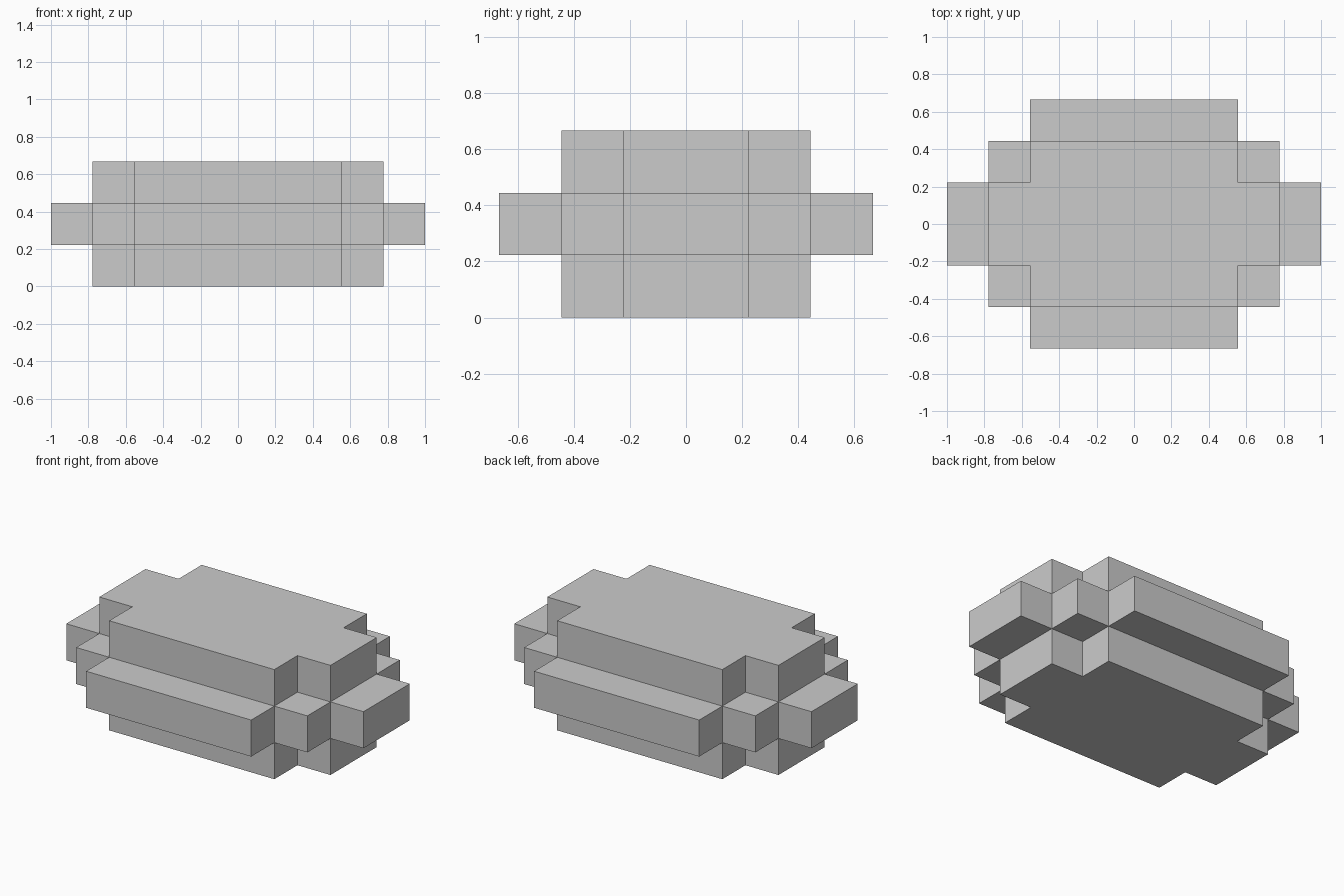
import bpy
import bmesh
import math
from mathutils import Vector

if "Cube" in bpy.data.objects:
    bpy.data.objects.remove(bpy.data.objects["Cube"])

U = 1 / 9  # half a block step

# Grid planes; each cell is filled when its stair steps from the core total two or fewer
PLANES = [[U * v for v in (-9, -7, -5, 5, 7, 9)],
          [U * v for v in (-6, -4, -2, 2, 4, 6)],
          [U * v for v in (0, 2, 4, 6)]]
STEPS = [(2, 1, 0, 1, 2), (2, 1, 0, 1, 2), (1, 0, 1)]


def filled(cell):
    if any(not 0 <= c < len(s) for c, s in zip(cell, STEPS)):
        return False
    return sum(s[c] for c, s in zip(cell, STEPS)) <= 2


def add_face(bm, cell, axis, side):
    """Add the face of a cell on one side of an axis, wound outward."""
    a, b = (axis + 1) % 3, (axis + 2) % 3
    corners = [(0, 0), (1, 0), (1, 1), (0, 1)]
    if side == 0:
        corners.reverse()
    verts = []
    for da, db in corners:
        p = Vector()
        p[axis] = PLANES[axis][cell[axis] + side]
        p[a] = PLANES[a][cell[a] + da]
        p[b] = PLANES[b][cell[b] + db]
        verts.append(bm.verts.new(p))
    bm.faces.new(verts)


# Outer skin of the stepped block
bm = bmesh.new()
for i in range(5):
    for j in range(5):
        for k in range(3):
            cell = (i, j, k)
            if not filled(cell):
                continue
            for axis in range(3):
                for side in (0, 1):
                    near = list(cell)
                    near[axis] += 2 * side - 1
                    if not filled(near):
                        add_face(bm, cell, axis, side)

# Weld the skin and merge flat neighbours into single faces
bmesh.ops.remove_doubles(bm, verts=bm.verts, dist=1e-4)
bmesh.ops.dissolve_limit(bm, angle_limit=math.radians(1),
                         verts=bm.verts, edges=bm.edges)

mesh = bpy.data.meshes.new("stepped_block")
bm.to_mesh(mesh)
bm.free()

# Plain light grey
grey = bpy.data.materials.new("light grey")
grey.diffuse_color = (0.6, 0.6, 0.6, 1)
grey.use_nodes = True
grey.node_tree.nodes["Principled BSDF"].inputs["Base Color"].default_value = grey.diffuse_color
mesh.materials.append(grey)

block = bpy.data.objects.new("stepped_block", mesh)
bpy.context.collection.objects.link(block)
